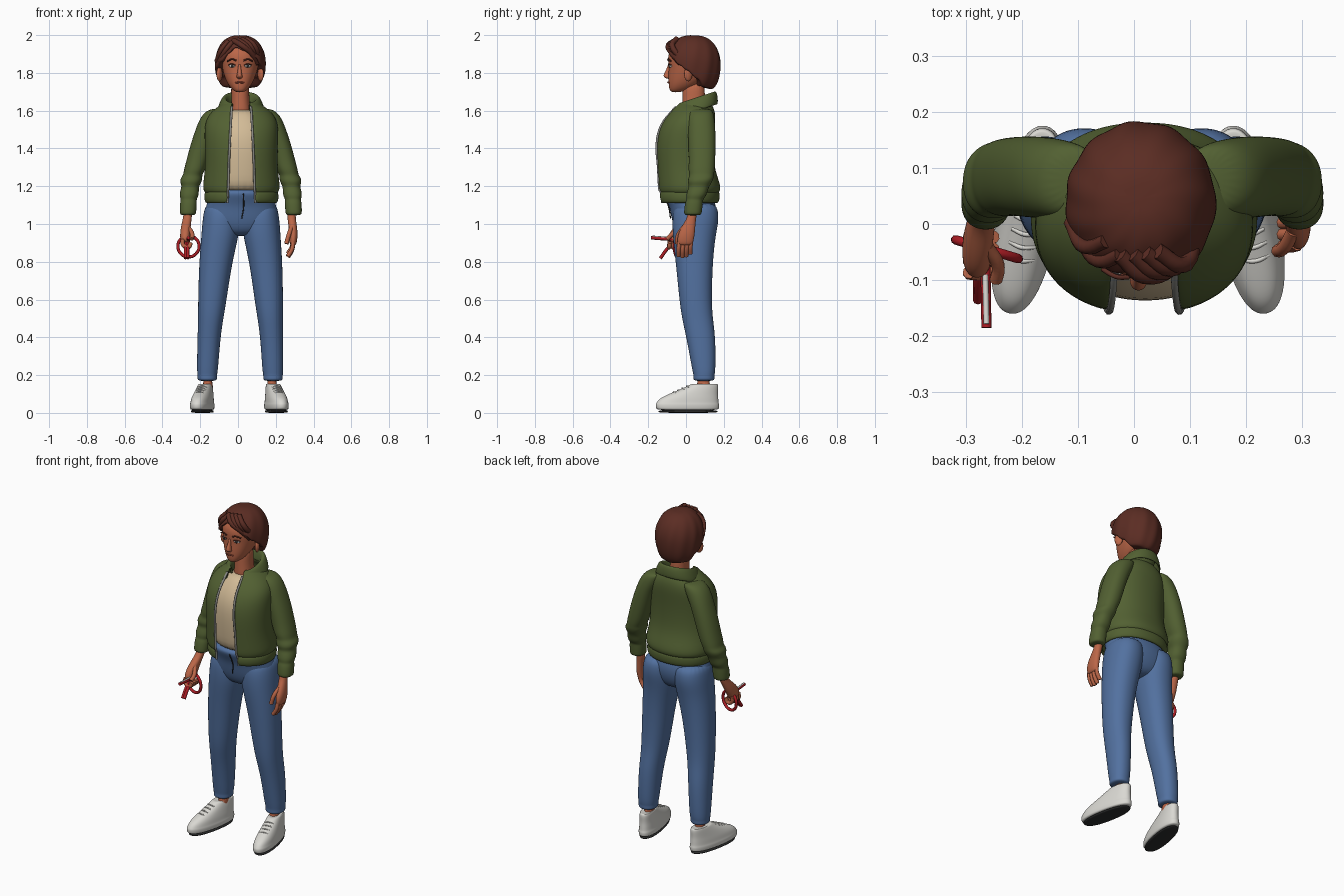
import bpy, bmesh, math
from mathutils import Vector, Matrix

M = 0.01  # mirror line between the left and right limbs


def mat(name, r, g, b):
    m = bpy.data.materials.new(name)
    m.diffuse_color = (r, g, b, 1)
    return m


HAIR = mat("hair_brown", .105, .026, .017)
SKIN = mat("skin", .50, .135, .065)
GREEN = mat("jacket_green", .085, .118, .032)
DENIM = mat("denim_blue", .085, .165, .35)
CREAM = mat("shirt_cream", .65, .50, .31)
WHITE = mat("shoe_white", .70, .69, .65)
DARK = mat("dark_grey", .025, .026, .026)
RED = mat("red", .42, .012, .018)
GREY = mat("zip_grey", .25, .25, .23)
LIP = mat("lip", .33, .07, .04)


def make(name, bm, m, sub=1, solid=0):
    bmesh.ops.recalc_face_normals(bm, faces=bm.faces)
    me = bpy.data.meshes.new(name)
    bm.to_mesh(me)
    bm.free()
    ob = bpy.data.objects.new(name, me)
    bpy.context.collection.objects.link(ob)
    me.materials.append(m)
    for p in me.polygons:
        p.use_smooth = True
    if solid:
        s = ob.modifiers.new("thickness", 'SOLIDIFY')
        s.thickness, s.offset = solid, 0
    if sub:
        ob.modifiers.new("smooth", 'SUBSURF').levels = sub
        ob.modifiers["smooth"].render_levels = sub
    return ob


def oval(ring, a, p=2.2):
    """Point on a ring (z, centre x, half width, front y, back y); a = 0 faces front."""
    z, cx, rx, yf, yb = ring
    s, c = math.sin(a), math.cos(a)
    f = lambda v: math.copysign(abs(v) ** (2 / p), v)
    return Vector((cx + rx * f(s), (yf + yb) / 2 - (yb - yf) / 2 * f(c), z))


def skin_rows(bm, rows, closed):
    n = len(rows[0])
    for r0, r1 in zip(rows, rows[1:]):
        for i in range(n if closed else n - 1):
            j = (i + 1) % n
            bm.faces.new((r0[i], r0[j], r1[j], r1[i]))


def loft(name, rings, m, p=2.2, n=24, sub=2):
    bm = bmesh.new()
    rows = [[bm.verts.new(oval(r, 2 * math.pi * i / n, p)) for i in range(n)] for r in rings]
    skin_rows(bm, rows, True)
    bm.faces.new(rows[0])
    bm.faces.new(rows[-1])
    return make(name, bm, m, sub)


def open_loft(name, rings, gaps, m, tilt=0, thick=.012, n=40):
    """Loft with a gap in front; returns the two front edges."""
    bm, rows = bmesh.new(), []
    for r, g in zip(rings, gaps):
        a0 = math.asin(min(.99, (g / r[2]) ** 1.1))
        row = []
        for i in range(n + 1):
            v = oval(r, a0 + (2 * math.pi - 2 * a0) * i / n)
            v.z += tilt * (v.y - .055)
            row.append(bm.verts.new(v))
        rows.append(row)
    edges = [[r[k].co.copy() for r in rows] for k in (0, -1)]
    skin_rows(bm, rows, False)
    make(name, bm, m, 2, thick)
    return edges


def tube(name, pts, r, m, cyclic=False):
    cu = bpy.data.curves.new(name, 'CURVE')
    cu.dimensions, cu.bevel_depth, cu.bevel_resolution = '3D', r, 2
    cu.use_fill_caps, cu.resolution_u = True, 5
    s = cu.splines.new('BEZIER')
    s.bezier_points.add(len(pts) - 1)
    for b, q in zip(s.bezier_points, pts):
        b.co = q
        b.handle_left_type = b.handle_right_type = 'AUTO'
    s.use_cyclic_u = cyclic
    cu.materials.append(m)
    ob = bpy.data.objects.new(name, cu)
    bpy.context.collection.objects.link(ob)
    bpy.ops.object.select_all(action='DESELECT')
    ob.select_set(True)
    bpy.context.view_layer.objects.active = ob
    bpy.ops.object.convert(target='MESH')
    return ob


def blob(name, c, size, m, rot=0):
    bm = bmesh.new()
    bmesh.ops.create_uvsphere(bm, u_segments=16, v_segments=10, radius=1)
    bm.transform(Matrix.Translation(c) @ Matrix.Rotation(rot, 4, 'Z') @ Matrix.Diagonal((*size, 1)))
    return make(name, bm, m, 0)


def flip(rings):
    return [(z, 2 * M - x, rx, a, b) for z, x, rx, a, b in rings]


# Head, neck and face
head = [(1.697, .01, .02, -.078, -.03), (1.712, .01, .042, -.089, .02), (1.745, .01, .068, -.093, .08),
        (1.79, .01, .086, -.094, .12), (1.835, .012, .098, -.091, .14), (1.88, .012, .104, -.099, .15),
        (1.93, .012, .095, -.085, .14), (1.97, .012, .05, -.03, .09)]
loft("head", head, SKIN)
loft("neck", [(1.56, .015, .06, -.02, .11), (1.62, .014, .05, -.02, .1), (1.68, .012, .047, -.018, .1),
              (1.76, .01, .05, -.02, .1)], SKIN)
loft("nose", [(1.768, .008, .01, -.1, -.08), (1.778, .008, .018, -.119, -.08), (1.79, .008, .014, -.121, -.08),
              (1.82, .008, .009, -.103, -.08), (1.85, .008, .006, -.094, -.08)], SKIN, n=12)
tube("mouth", [(-.016, -.088, 1.747), (.008, -.095, 1.75), (.032, -.088, 1.747)], .0045, LIP)
for s, side in ((-1, "right"), (1, "left")):
    x = .01 + s * .041
    blob(side + "_eye", (x, -.082, 1.837), (.018, .009, .0085), WHITE, s * .3)
    blob(side + "_iris", (x, -.089, 1.837), (.0075, .0045, .008), DARK, s * .3)
    tube(side + "_eyelid", [(x - s * .019, -.089, 1.84), (x, -.0925, 1.847), (x + s * .021, -.078, 1.841)], .003, HAIR)
    tube(side + "_eyebrow", [(x - s * .022, -.095, 1.865), (x, -.094, 1.872), (x + s * .026, -.08, 1.862)], .0042, HAIR)
    blob(side + "_ear", (.011 + s * .109, .012, 1.793), (.013, .024, .038), SKIN, s * .5)

# Hair: shell from the crown down to a hairline that changes with direction
LINE = [(-180, 1.71), (-120, 1.72), (-98, 1.77), (-75, 1.82), (-50, 1.855), (-30, 1.90), (-12, 1.93), (15, 1.91),
        (40, 1.875), (60, 1.835), (75, 1.81), (98, 1.765), (120, 1.72), (180, 1.71)]


def hairline(d):
    for (a, za), (b, zb) in zip(LINE, LINE[1:]):
        if a <= d <= b:
            t = (d - a) / (b - a)
            return za + (zb - za) * t * t * (3 - 2 * t)
    return 1.71


bm, rows, N, K = bmesh.new(), [], 96, 16
for k in range(1, K + 3):
    row = []
    for i in range(N):
        d = -180 + 360 * i / N
        a, t = math.radians(d), min(k, K) / K
        th = t * math.acos((hairline(d) - 1.85) / .15)
        rad = math.sin(th) ** (.8 if th < math.pi / 2 else .42)
        rad *= 1 + .014 * math.sin(11 * a + 5 * t) * min(1, 2 * t)
        rad *= (1, .68, .3)[max(0, k - K)]
        ry = .15 if math.cos(a) > 0 else .143
        z = 1.85 + .15 * math.cos(th) + (.012 if k > K else 0)
        row.append(bm.verts.new((.012 + .134 * rad * math.sin(a), .04 - ry * rad * math.cos(a), z)))
    rows.append(row)
skin_rows(bm, rows, True)
bm.faces.new(rows[0])
make("hair", bm, HAIR, 1)
# Swept fringe locks from the parting
for i in range(4):
    e = i * .022
    tube("fringe_lock", [(-.025 + e, -.055 + e * .1, 1.972 + i * .003), (.02 + e, -.093 + e * .3, 1.945),
                         (.07 + e * .55, -.075 + e * .7, 1.905 - e * .3), (.1 + e * .35, -.03 + e, 1.85)], .015, HAIR)
for i in range(2):
    e = i * .025
    tube("side_lock", [(-.025 - e, -.055 + e, 1.968), (-.062 - e, -.066 + e, 1.925), (-.098 - e * .6, -.022 + e, 1.86)],
         .013, HAIR)

# Shirt
loft("shirt", [(1.16, .02, .15, -.122, .1), (1.25, .02, .15, -.133, .1), (1.42, .02, .15, -.142, .1),
               (1.51, .02, .14, -.118, .11), (1.57, .02, .1, -.078, .11), (1.61, .018, .06, -.04, .1)], CREAM)

# Jacket body with open front, hem band, zip and collar
body = [(1.165, .018, .186, -.138, .168), (1.185, .018, .198, -.146, .178), (1.22, .018, .196, -.148, .172),
        (1.30, .018, .185, -.152, .142), (1.42, .018, .188, -.158, .14), (1.50, .018, .19, -.142, .146),
        (1.55, .018, .182, -.115, .15), (1.59, .018, .155, -.082, .148), (1.62, .017, .115, -.058, .138),
        (1.645, .016, .075, -.036, .12)]
GAPS = [.072, .07, .069, .067, .062, .058, .055, .053, .05, .046]
edges = open_loft("jacket_body", body, GAPS, GREEN)
hem = [(1.112, .018, .181, -.132, .162), (1.13, .018, .189, -.142, .17), (1.155, .018, .189, -.143, .171),
       (1.172, .018, .184, -.138, .167)]
hem_edges = open_loft("jacket_hem", hem, [.074, .073, .073, .072], GREEN, thick=.016)
for e, h in zip(edges, hem_edges):
    tube("zip", [v + Vector((0, -.003, 0)) for v in [h[0]] + e[:9]], .0065, GREY)
open_loft("collar", [(1.60, .016, .07, -.03, .135), (1.655, .016, .078, -.035, .145), (1.668, .016, .088, -.042, .153),
                     (1.655, .016, .1, -.05, .16), (1.595, .016, .124, -.066, .164)],
          [.046, .044, .044, .048, .06], GREEN, tilt=.33, thick=.014)

# Sleeves with elbow folds and cuffs
sleeve = [(1.045, -.265, .040, -.008, .080), (1.06, -.265, .044, -.012, .084), (1.115, -.262, .045, -.005, .09),
          (1.13, -.261, .041, .004, .09), (1.15, -.259, .051, .0, .108), (1.18, -.256, .049, .008, .116),
          (1.20, -.252, .046, .016, .124), (1.222, -.25, .057, .008, .138), (1.242, -.246, .058, .012, .146),
          (1.26, -.24, .05, .018, .148), (1.285, -.231, .056, .012, .152), (1.33, -.217, .058, .015, .155),
          (1.42, -.192, .06, .012, .157), (1.50, -.165, .06, .01, .156), (1.55, -.14, .066, .008, .152),
          (1.59, -.12, .06, .012, .146), (1.612, -.095, .045, .03, .13)]
loft("right_sleeve", sleeve, GREEN)
loft("left_sleeve", [(z, x + .01, rx, a, b) for z, x, rx, a, b in flip(sleeve)], GREEN)

# Trousers: hips and two legs
loft("trouser_hips", [(.935, .015, .07, -.02, .1), (.97, .015, .17, -.06, .14), (1.04, .016, .2, -.08, .163),
                      (1.10, .017, .186, -.09, .16), (1.15, .018, .17, -.118, .14), (1.19, .018, .155, -.124, .12)], DENIM)
tube("fly_seam", [(.028, -.122, 1.16), (.03, -.092, 1.09), (.02, -.082, 1.03)], .003, DARK)
leg = [(.168, -.163, .045, .045, .145), (.18, -.163, .053, .038, .152), (.20, -.163, .051, .04, .15),
       (.22, -.162, .056, .034, .157), (.40, -.154, .061, .002, .157), (.50, -.144, .067, -.022, .142),
       (.60, -.136, .076, -.036, .136), (.80, -.118, .088, -.055, .142), (.93, -.096, .099, -.07, .156),
       (1.0, -.09, .1, -.073, .171), (1.06, -.087, .096, -.07, .174), (1.12, -.082, .085, -.05, .155)]
loft("right_trouser_leg", leg, DENIM)
loft("left_trouser_leg", [(z, x + .012 * min(1, z), rx, a, b) for z, x, rx, a, b in flip(leg)], DENIM)

# Ankles and shoes, toes turned outward
ankle = [(.09, -.16, .028, .05, .13), (.2, -.16, .026, .06, .128)]
upper = [(.014, 0, .05, -.155, .165), (.022, 0, .055, -.168, .174), (.045, 0, .056, -.17, .175),
         (.052, 0, .053, -.166, .171), (.075, 0, .051, -.15, .17), (.095, 0, .047, -.11, .168),
         (.115, 0, .043, -.06, .168), (.14, 0, .038, .0, .17), (.157, 0, .034, .03, .166), (.15, 0, .026, .045, .15)]
sole = [(0, 0, .046, -.14, .155), (.004, 0, .052, -.155, .166), (.018, 0, .053, -.16, .168)]
for s, side in ((-1, "right"), (1, "left")):
    loft(side + "_ankle", ankle if s < 0 else flip(ankle), SKIN)
    parts = [loft(side + "_shoe", upper, WHITE, 2.3), loft(side + "_sole", sole, DARK, 2.3)]
    for i in range(4):
        y, z = -.072 + i * .024, .111 + i * .0105
        parts.append(tube(side + "_lace", [(-.024, y + .006, z - .008), (0, y, z), (.024, y + .006, z - .008)], .004, WHITE))
    for o in parts:
        o.data.transform(Matrix.Translation((M - .003 + s * .197, .005, 0)) @ Matrix.Rotation(s * .19, 4, 'Z'))

# Relaxed left hand
loft("left_hand", [(.885, .290, .016, -.042, .034), (.91, .293, .02, -.047, .04), (.95, .294, .023, -.042, .047),
                   (1.0, .288, .022, -.015, .05), (1.03, .284, .022, .005, .054), (1.07, .282, .023, .01, .06)], SKIN)
for i in range(4):
    y, drop = -.036 + i * .021, (.005, 0, .004, .018)[i]
    tube("left_finger", [(.291, y, .905), (.287, y - .003, .865 + drop), (.264, y - .004, .825 + drop)], .0115, SKIN)
tube("left_thumb", [(.284, -.012, .985), (.268, -.042, .94), (.256, -.048, .895)], .012, SKIN)

# Gripping right hand
loft("right_hand", [(.9, -.278, .022, -.09, -.02), (.925, -.28, .027, -.1, -.01), (.96, -.279, .027, -.085, .012),
                    (1.0, -.274, .025, -.045, .03), (1.03, -.268, .023, -.01, .045), (1.07, -.265, .023, .008, .058)], SKIN)
for i in range(4):
    y = -.086 + i * .021
    tube("right_finger", [(-.294, y, .92), (-.288, y - .003, .885), (-.262, y - .003, .877), (-.25, y, .902)], .0115, SKIN)
tube("right_thumb", [(-.262, -.04, .98), (-.242, -.075, .945), (-.246, -.1, .92)], .012, SKIN)

# Red handle: ring, straight bar with pale top, hanging strap
ring = [(-.262 + .056 * math.cos(a), -.045 - .3 * .056 * math.cos(a), .882 + .056 * math.sin(a))
        for a in [math.pi * i / 4 for i in range(8)]]
tube("handle_ring", ring, .0085, RED, True)
tube("handle_bar", [(-.265, -.05, .918), (-.264, -.12, .922), (-.263, -.185, .927)], .009, RED)
tube("bar_top", [(-.265, -.09, .927), (-.264, -.13, .93), (-.263, -.178, .934)], .005, WHITE)
for dx in (-.006, .006):
    tube("handle_strap", [(-.27 + dx, -.055, .915), (-.272 + dx, -.1, .868), (-.272 + dx, -.136, .818)], .009, RED)
